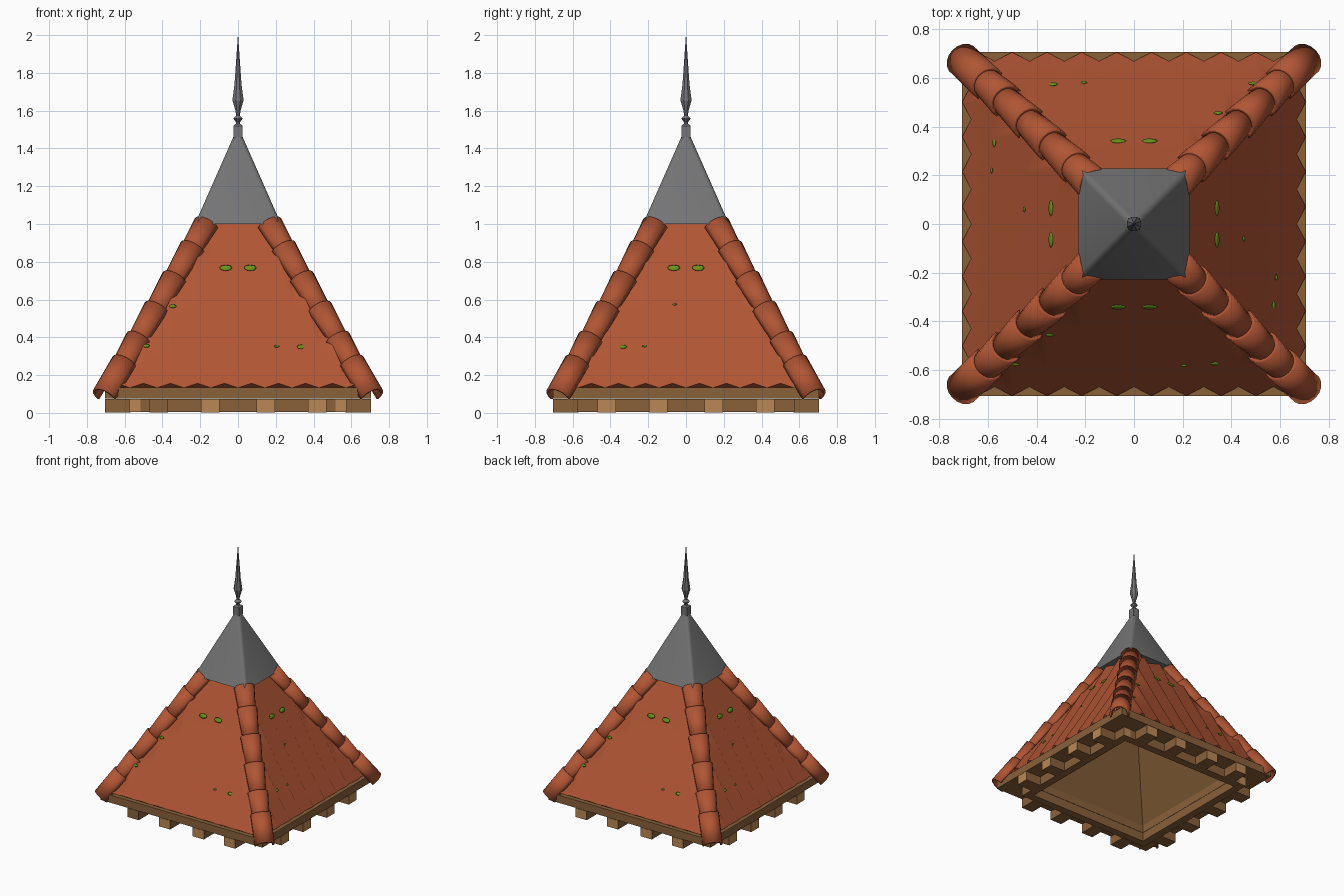
import bpy, bmesh, math
from mathutils import Vector, Matrix

if "Cube" in bpy.data.objects:
    bpy.data.objects.remove(bpy.data.objects["Cube"])


def mat(name, rgb):
    m = bpy.data.materials.new(name)
    m.diffuse_color = (*rgb, 1)
    m.use_nodes = True
    m.node_tree.nodes["Principled BSDF"].inputs["Base Color"].default_value = m.diffuse_color
    return m


TILE = mat("terracotta", (0.44, 0.092, 0.034))
LEAD = mat("lead grey", (0.175, 0.175, 0.18))
WOOD = mat("brown wood", (0.255, 0.12, 0.042))
GRAIN = mat("light end grain", (0.50, 0.25, 0.09))
MOSS = mat("moss green", (0.14, 0.28, 0.012))


def finish(bm, name, mats, smooth=False, angle=None):
    me = bpy.data.meshes.new(name)
    bm.to_mesh(me)
    bm.free()
    for m in mats:
        me.materials.append(m)
    ob = bpy.data.objects.new(name, me)
    bpy.context.collection.objects.link(ob)
    if smooth:
        me.shade_smooth()
    if angle:
        me.set_sharp_from_angle(angle=math.radians(angle))
    return ob


def box(bm, x0, x1, y0, y1, z0, z1, rot=0, grain=None):
    """Box turned about z; faces along the grain axis get the end-grain colour."""
    vs = bmesh.ops.create_cube(bm, size=1)["verts"]
    for v in vs:
        v.co = Vector(((x0 + x1) / 2 + v.co.x * (x1 - x0),
                       (y0 + y1) / 2 + v.co.y * (y1 - y0),
                       (z0 + z1) / 2 + v.co.z * (z1 - z0)))
    for f in {f for v in vs for f in v.link_faces}:
        f.normal_update()
        if grain and abs(f.normal.dot(Vector(grain))) > 0.9:
            f.material_index = 1
    bmesh.ops.rotate(bm, verts=vs, cent=(0, 0, 0), matrix=Matrix.Rotation(rot, 3, 'Z'))


def loft(bm, profile, n, turn=0.0, flip=False, caps=True):
    """Stack of n-sided rings (radius, z)."""
    rings = []
    for r, z in profile:
        rings.append([bm.verts.new((r * math.cos(turn + k * math.tau / n),
                                    r * math.sin(turn + k * math.tau / n), z)) for k in range(n)])
    for a, b in zip(rings, rings[1:]):
        for k in range(n):
            q = [a[k], a[(k + 1) % n], b[(k + 1) % n], b[k]]
            bm.faces.new(q[::-1] if flip else q)
    if caps:
        bm.faces.new(rings[0][::-1])
        bm.faces.new(rings[-1])


Q, R2 = math.pi / 4, math.sqrt(2)

# lower beam frame: beams along y show their end grain at front and back
bm = bmesh.new()
for s in (-1, 1):
    box(bm, s * 0.545 - 0.03, s * 0.545 + 0.03, -0.575, 0.575, 0.005, 0.073, grain=(0, 1, 0))
    box(bm, -0.515, 0.515, s * 0.545 - 0.03, s * 0.545 + 0.03, 0.005, 0.073)
finish(bm, "beam_frame", [WOOD, GRAIN])

# rafter ends poking out on all sides
bm = bmesh.new()
for k in range(4):
    for x in (-0.42, -0.147, 0.147, 0.42):
        plain = k == 0 and x == -0.42
        box(bm, x - 0.049, x + 0.049, -0.705, -0.57, 0.003, 0.073, k * math.pi / 2,
            None if plain else (0, 1, 0))
finish(bm, "rafter_ends", [WOOD, GRAIN])

# eaves plate, flush with the beams inside
bm = bmesh.new()
for k in range(4):
    box(bm, -0.705, 0.515, -0.705, -0.515, 0.075, 0.135, k * math.pi / 2)
finish(bm, "eaves_plate", [WOOD])

# inner boarding seen from below
bm = bmesh.new()
loft(bm, [(0.515 * R2, 0.135), (0.05 * R2, 0.93)], 4, Q, flip=True, caps=False)
finish(bm, "inner_boarding", [WOOD])

# corrugated tile slopes: parallel waves, trimmed at the hips
HALF = 0.0715
ROWS = [(0.668, 0.133), (0.565, 0.30), (0.418, 0.55), (0.285, 0.78), (0.165, 1.0)]
N = Vector((0, -0.84, 0.54))


def tile_slope(k):
    bm = bmesh.new()
    grid = []
    for j, (w, z) in enumerate(ROWS):
        amp = 0.044 - 0.002 * j
        grid.append([bm.verts.new(Vector((i * HALF, -w, z)) + N * (amp if i % 2 else 0))
                     for i in range(-10, 11)])
    for a, b in zip(grid, grid[1:]):
        for i in range(20):
            bm.faces.new((a[i], a[i + 1], b[i + 1], b[i])).smooth = True
    # tile ends along the eaves, kept separate so the edge stays crisp
    for i in range(1, 20, 2):
        bm.faces.new([bm.verts.new(v.co) for v in (grid[0][i + 1], grid[0][i], grid[0][i - 1])])
    for s in (-1, 1):
        bmesh.ops.bisect_plane(bm, geom=bm.verts[:] + bm.edges[:] + bm.faces[:], dist=1e-5,
                               plane_co=(0, 0, 0), plane_no=(s, 1, 0), clear_outer=True)
    bmesh.ops.rotate(bm, verts=bm.verts, cent=(0, 0, 0),
                     matrix=Matrix.Rotation(k * math.pi / 2, 3, 'Z'))
    return bm


for k, side in enumerate(("front", "right", "back", "left")):
    finish(tile_slope(k), side + "_tiles", [TILE])

# hip tiles: half tubes, each wide upper end sleeved over the tile above
STARTS = (0.165, 0.24, 0.335, 0.43, 0.525, 0.60)
for sx in (-1, 1):
    for sy in (-1, 1):
        top, low = Vector((sx * 0.17, sy * 0.165, 0.985)), Vector((sx * 0.705, sy * 0.675, 0.085))
        d = (low - top).normalized()
        s = d.cross(Vector((0, 0, 1))).normalized()
        n = s.cross(d)
        bm = bmesh.new()
        for st in STARTS:
            last = st == STARTS[-1]
            rings = []
            for x, r in ((st, 0.074), (0.705 if last else st + 0.125, 0.072 if last else 0.056)):
                c = top.lerp(low, (x - 0.17) / 0.535)
                rings.append([bm.verts.new(c + s * r * math.sin(a) + n * r * math.cos(a))
                              for a in (math.radians(-105 + 21 * i) for i in range(11))])
            for i in range(10):
                bm.faces.new((rings[0][i], rings[1][i], rings[1][i + 1], rings[0][i + 1]))
        bm.faces.ensure_lookup_table()
        bm.normal_update()
        if bm.faces[5].normal.dot(n) < 0:
            bmesh.ops.reverse_faces(bm, faces=bm.faces[:])
        ob = finish(bm, "hip_tiles_%s_%s" % ("back" if sy > 0 else "front", "right" if sx > 0 else "left"),
                    [TILE], True, 40)
        sol = ob.modifiers.new("thickness", 'SOLIDIFY')
        sol.thickness = 0.014
        sol.offset = -1

# moss patches lying on the waves
bm = bmesh.new()
tilt = Matrix.Rotation(math.radians(60), 4, 'X')
PAIR = ((-0.0645, 0.768, 0.034), (0.0645, 0.768, 0.034))
FRONT = PAIR + ((-0.345, 0.565, 0.02), (-0.487, 0.355, 0.02), (0.335, 0.35, 0.024), (0.205, 0.353, 0.014))
SIDE = PAIR + ((-0.335, 0.35, 0.022), (-0.22, 0.353, 0.012), (-0.06, 0.575, 0.012))
for k in range(4):
    for x, z, r in (SIDE if k % 2 else FRONT):
        phase = (abs(x) / HALF) % 2
        crest = phase if phase < 1 else 2 - phase
        w = 0.653 - 0.582 * (z - 0.155) + 0.05 * crest
        m = (Matrix.Rotation(k * math.pi / 2, 4, 'Z') @ Matrix.Translation((x, -w, z)) @ tilt
             @ Matrix.Diagonal((r, r * 0.55, 0.005, 1)))
        bmesh.ops.create_uvsphere(bm, u_segments=8, v_segments=4, radius=1, matrix=m)
finish(bm, "moss_patches", [MOSS], True)

# lead cap with softened corners
bm = bmesh.new()
loft(bm, [(0.228 * R2, 1.0), (0.025 * R2, 1.46)], 4, Q)
hips = [e for e in bm.edges if abs(e.verts[0].co.z - e.verts[1].co.z) > 0.1]
bmesh.ops.bevel(bm, geom=hips, offset=0.02, segments=3, affect='EDGES', profile=0.5)
finish(bm, "lead_cap", [LEAD], True, 35)

# finial: square socket and turned spike
bm = bmesh.new()
loft(bm, [(0.025 * R2, 1.455), (0.025 * R2, 1.52), (0.015 * R2, 1.53)], 4, Q)
loft(bm, [(0.013, 1.525), (0.012, 1.54), (0.027, 1.558), (0.011, 1.575), (0.015, 1.60),
          (0.032, 1.655), (0.020, 1.74), (0.001, 1.995)], 8, Q / 2)
finish(bm, "finial", [LEAD])
